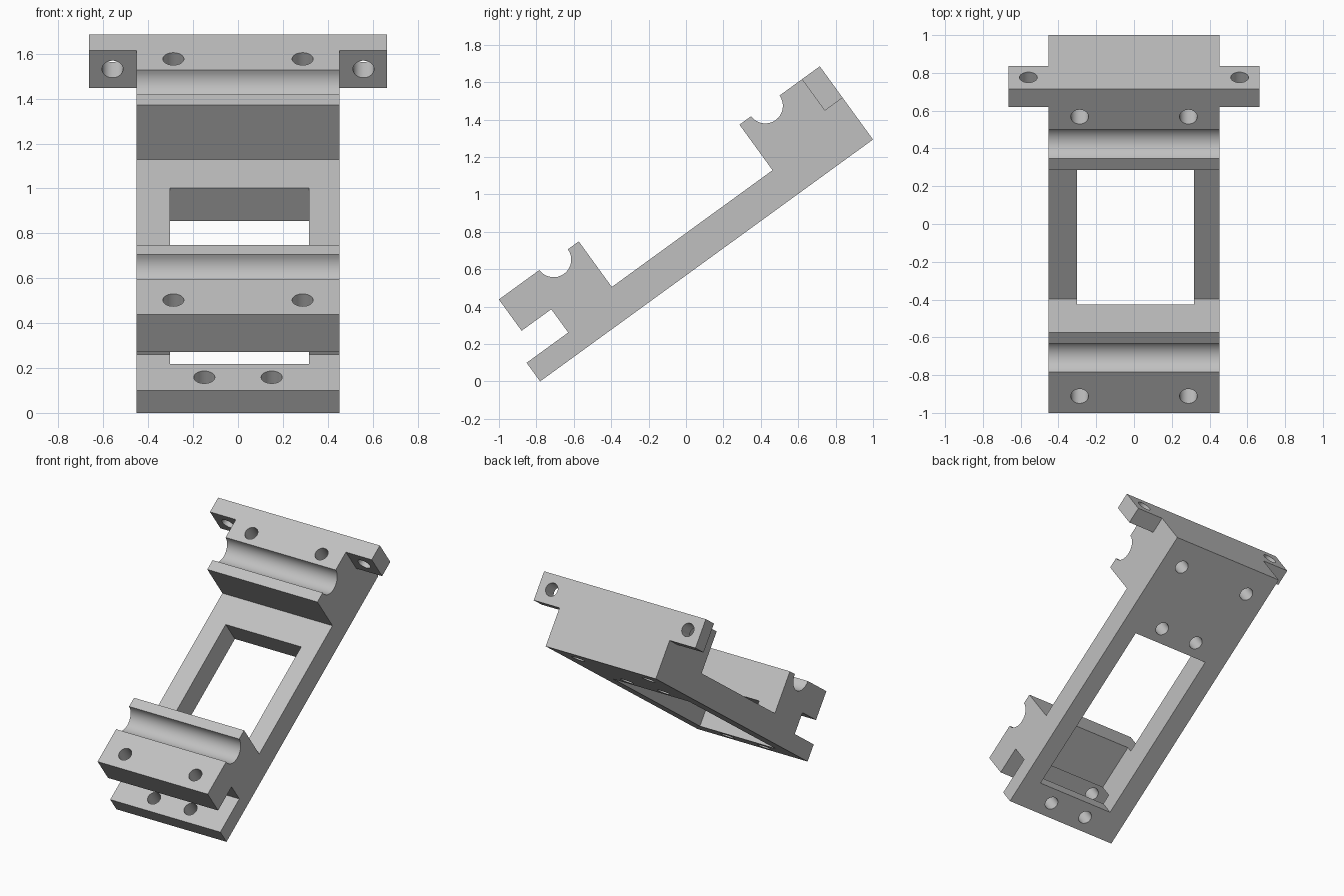
import bpy, bmesh, math
from mathutils import Matrix, Vector

cube = bpy.data.objects.get("Cube")
if cube:
    bpy.data.objects.remove(cube, do_unlink=True)

TILT = math.radians(36)          # slope of the whole bracket
WIDTH, LENGTH, TOP = 0.452, 2.2, 0.484
PLATE, LIP, SLOT = 0.183, 0.123, 0.277
HOLE = 0.047

grey = bpy.data.materials.new("plain grey")
grey.use_nodes = True
colour = (0.53, 0.53, 0.53, 1)
grey.diffuse_color = colour
grey.node_tree.nodes["Principled BSDF"].inputs["Base Color"].default_value = colour


def finish(name, bm):
    bmesh.ops.recalc_face_normals(bm, faces=bm.faces[:])
    mesh = bpy.data.meshes.new(name)
    bm.to_mesh(mesh)
    bm.free()
    mesh.materials.append(grey)
    obj = bpy.data.objects.new(name, mesh)
    bpy.context.collection.objects.link(obj)
    return obj


def add_box(bm, low, high):
    low, high = Vector(low), Vector(high)
    size = high - low
    matrix = Matrix.Translation((low + high) / 2) @ Matrix.Diagonal((*size, 1))
    bmesh.ops.create_cube(bm, size=1, matrix=matrix)


def add_drill(bm, start, end):
    start, end = Vector(start), Vector(end)
    axis = end - start
    turn = axis.to_track_quat('Z', 'Y').to_matrix().to_4x4()
    bmesh.ops.create_cone(bm, cap_ends=True, segments=32, radius1=HOLE, radius2=HOLE,
                          depth=axis.length, matrix=Matrix.Translation((start + end) / 2) @ turn)


def groove(centre, radius=0.094, steps=16):
    """Half-round seat cut down from the top of a block."""
    return [(centre - radius * math.cos(math.pi * i / steps),
             TOP - radius * math.sin(math.pi * i / steps)) for i in range(steps + 1)]


def cut(obj, bm):
    cutter = finish(obj.name + "_cutter", bm)
    cutter.hide_render = True
    mod = obj.modifiers.new("cut", 'BOOLEAN')
    mod.operation, mod.solver, mod.object = 'DIFFERENCE', 'EXACT', cutter
    graph = bpy.context.evaluated_depsgraph_get()
    mesh = bpy.data.meshes.new_from_object(obj.evaluated_get(graph))
    obj.modifiers.clear()
    obj.data = mesh
    bpy.data.objects.remove(cutter, do_unlink=True)


# Body: side profile (along slope, height above base) extruded across x
profile = [(0, 0), (LENGTH, 0), (LENGTH, TOP)]
profile += groove(1.84)[::-1]
profile += [(1.669, TOP), (1.669, PLATE), (0.607, PLATE), (0.607, TOP)]
profile += groove(0.441)[::-1]
profile += [(0.079, TOP), (0.079, SLOT), (0.275, SLOT), (0.275, LIP), (0, LIP)]
bm = bmesh.new()
face = bm.faces.new([bm.verts.new((-WIDTH, u, v)) for u, v in profile])
ext = bmesh.ops.extrude_face_region(bm, geom=[face])
bmesh.ops.translate(bm, vec=(2 * WIDTH, 0, 0),
                    verts=[g for g in ext["geom"] if isinstance(g, bmesh.types.BMVert)])
body = finish("bracket_body", bm)

# Window and screw holes
bm = bmesh.new()
add_box(bm, (-0.303, 0.203, -0.1), (0.317, 1.454, 0.233))
for s in (-1, 1):
    add_drill(bm, (s * 0.288, 2.017, -0.1), (s * 0.288, 2.017, 0.6))   # upper block
    add_drill(bm, (s * 0.288, 0.189, 0.25), (s * 0.288, 0.189, 0.6))   # lower block
    add_drill(bm, (s * 0.15, 0.101, -0.1), (s * 0.15, 0.101, 0.2))     # lip
    add_drill(bm, (s * 0.15, 1.556, -0.1), (s * 0.15, 1.556, 0.125))   # blind, from below
cut(body, bm)

# Mounting ears with holes along the slope
parts = [body]
for name, s in (("left_ear", 1), ("right_ear", -1)):
    bm = bmesh.new()
    xs = sorted((s * WIDTH, s * 0.664))
    add_box(bm, (xs[0], 2.082, 0.276), (xs[1], LENGTH, TOP))
    ear = finish(name, bm)
    bm = bmesh.new()
    add_drill(bm, (s * 0.559, 2.0, 0.38), (s * 0.559, 2.3, 0.38))
    cut(ear, bm)
    parts.append(ear)

# Tilt everything into place and shade
place = Matrix.Translation((0, -0.78, 0)) @ Matrix.Rotation(TILT, 4, 'X')
bpy.ops.object.select_all(action='DESELECT')
for obj in parts:
    obj.data.transform(place)
    obj.select_set(True)
bpy.context.view_layer.objects.active = body
bpy.ops.object.shade_smooth_by_angle(angle=math.radians(30))
